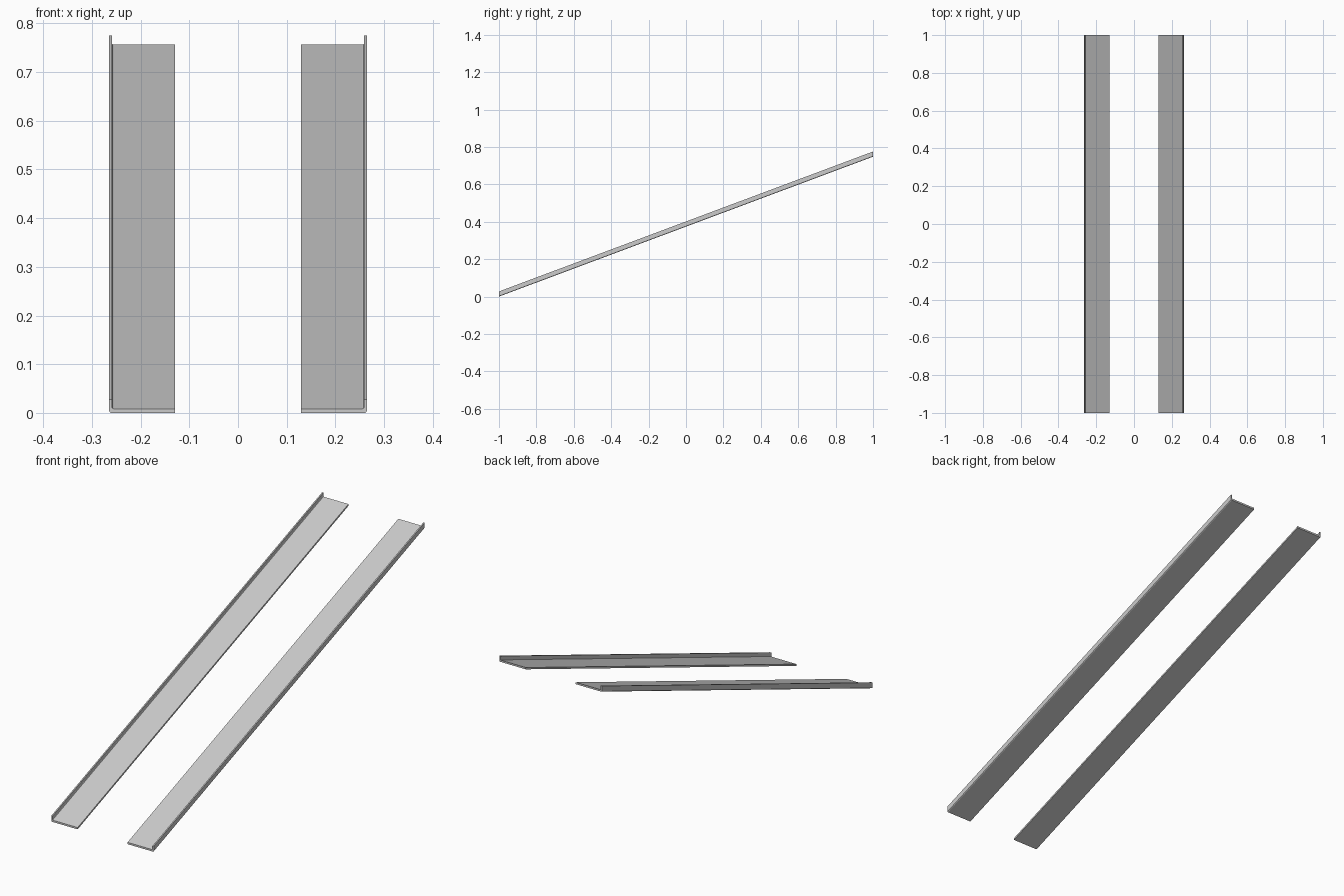
import bpy, bmesh

if "Cube" in bpy.data.objects:
    bpy.data.objects.remove(bpy.data.objects["Cube"])

RISE = 0.748     # height gained from front to back
INNER, OUTER = 0.129, 0.265
WALL, PLATE, LIP = 0.006, 0.0085, 0.0275

# L-shaped cross-section (x, z) with a softened outer and inner corner
PROFILE = [
    (INNER, 0), (OUTER - 0.004, 0), (OUTER - 0.001, 0.002), (OUTER, 0.005),
    (OUTER, LIP), (OUTER - WALL, LIP),
    (OUTER - WALL, PLATE + 0.003), (OUTER - WALL - 0.001, PLATE + 0.001),
    (OUTER - WALL - 0.003, PLATE), (INNER, PLATE),
]


def ramp_rail(name, side):
    """Sweep the L profile up the slope, with vertical cut ends."""
    bm = bmesh.new()
    front = [bm.verts.new((side * x, -1, z)) for x, z in PROFILE]
    back = [bm.verts.new((side * x, 1, z + RISE)) for x, z in PROFILE]
    n = len(PROFILE)
    bm.faces.new(front)
    bm.faces.new(back[::-1])
    for i in range(n):
        j = (i + 1) % n
        bm.faces.new((front[j], front[i], back[i], back[j]))
    bmesh.ops.recalc_face_normals(bm, faces=bm.faces)
    mesh = bpy.data.meshes.new(name)
    bm.to_mesh(mesh)
    bm.free()
    obj = bpy.data.objects.new(name, mesh)
    bpy.context.collection.objects.link(obj)


# Mirrored pair of ramp rails
ramp_rail("ramp_rail_right", 1)
ramp_rail("ramp_rail_left", -1)
